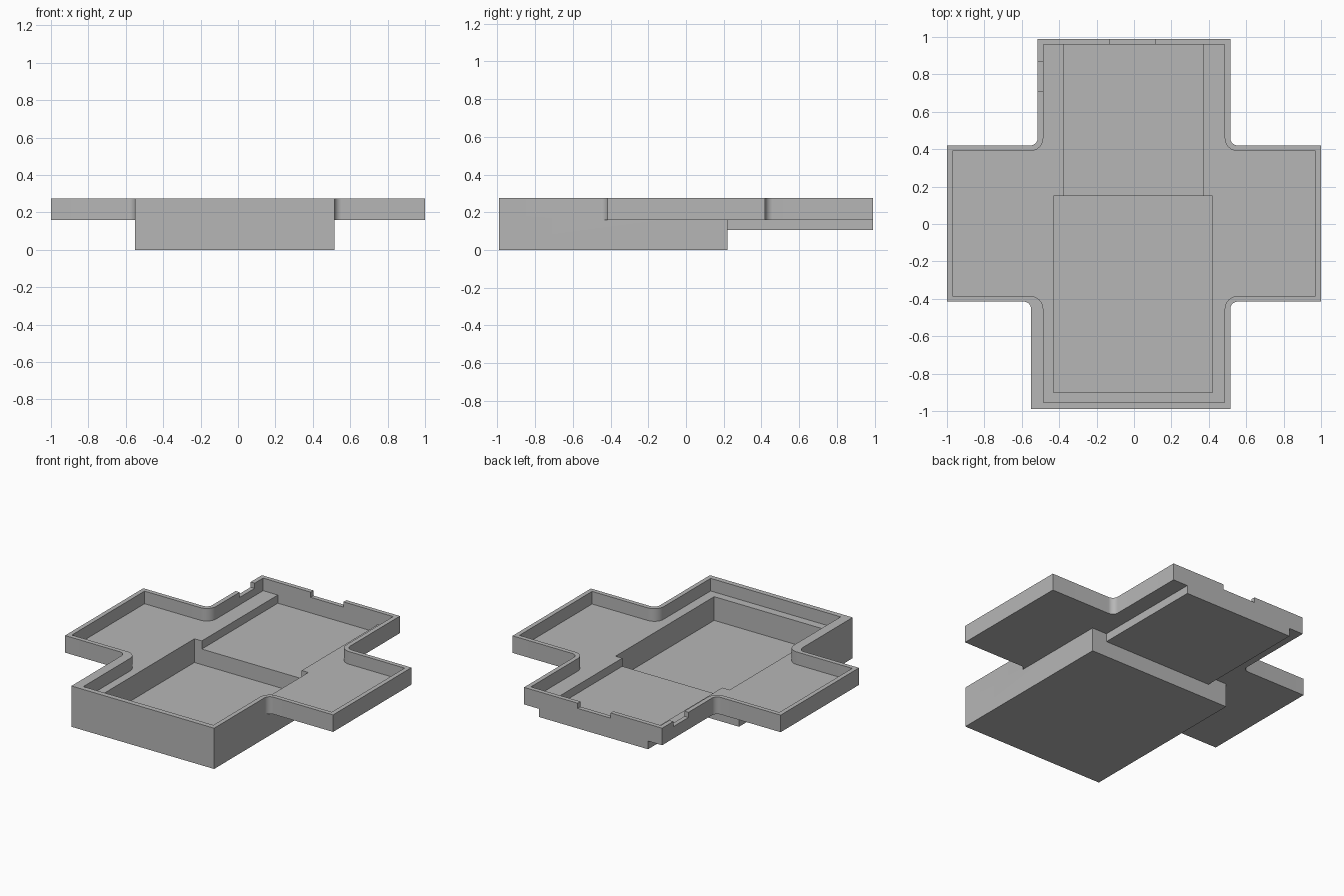
import bpy
import bmesh
from math import sin, cos, pi, radians
from mathutils import Vector

cube = bpy.data.objects.get("Cube")
if cube:
    bpy.data.objects.remove(cube, do_unlink=True)

grey = bpy.data.materials.new("plain_grey")
grey.use_nodes = True
colour = (0.47, 0.47, 0.47, 1)
grey.diffuse_color = colour
grey.node_tree.nodes["Principled BSDF"].inputs["Base Color"].default_value = colour


def rounded(corners, steps=10):
    """Turn (x, y, radius) corners into an outline with arcs."""
    points = []
    for i, (x, y, r) in enumerate(corners):
        c = Vector((x, y))
        if r == 0:
            points.append(c)
            continue
        u = (Vector(corners[i - 1][:2]) - c).normalized()
        v = (Vector(corners[(i + 1) % len(corners)][:2]) - c).normalized()
        for k in range(steps + 1):
            t = k / steps * pi / 2
            points.append(c + r * (u + v) - r * (v * cos(t) + u * sin(t)))
    return points


def prism(name, outline, bottom, top):
    bm = bmesh.new()
    base = bm.faces.new([bm.verts.new((p[0], p[1], bottom)) for p in outline])
    grown = bmesh.ops.extrude_face_region(bm, geom=[base])["geom"]
    verts = [g for g in grown if isinstance(g, bmesh.types.BMVert)]
    bmesh.ops.translate(bm, verts=verts, vec=(0, 0, top - bottom))
    bmesh.ops.recalc_face_normals(bm, faces=bm.faces)
    mesh = bpy.data.meshes.new(name)
    bm.to_mesh(mesh)
    bm.free()
    mesh.materials.append(grey)
    obj = bpy.data.objects.new(name, mesh)
    bpy.context.collection.objects.link(obj)
    return obj


def block(name, x0, x1, y0, y1, z0, z1):
    return prism(name, [(x0, y0), (x1, y0), (x1, y1), (x0, y1)], z0, z1)


def cross(arm, front, back, arm_front, arm_back, front_right, side, r):
    """Cross outline; front_right is the stem edge at the front right."""
    return rounded([
        (front_right, front, 0), (side, front, 0),
        (side, arm_front, r), (arm, arm_front, 0),
        (arm, arm_back, 0), (side, arm_back, r),
        (side, back, 0), (-side, back, 0),
        (-side, arm_back, r), (-arm, arm_back, 0),
        (-arm, arm_front, 0), (front_right, arm_front, r)])


def combine(target, other, operation):
    mod = target.modifiers.new(other.name, 'BOOLEAN')
    mod.operation = operation
    mod.solver = 'EXACT'
    mod.object = other
    bpy.context.view_layer.objects.active = target
    bpy.ops.object.modifier_apply(modifier=mod.name)
    bpy.data.objects.remove(other, do_unlink=True)


# Solid outside: cross slab, deep box and shallow channel below it
tray = prism("cross_tray", cross(1, -0.99, 0.99, -0.415, 0.42, -0.55, 0.515, 0.04), 0.16, 0.275)
combine(tray, block("deep_box", -0.55, 0.515, -0.99, 0.22, 0, 0.18), 'UNION')
combine(tray, block("channel", -0.41, 0.405, 0.1, 0.99, 0.105, 0.18), 'UNION')

# Hollows: tray floor, deep pocket and channel floor
cutters = [
    prism("tray_hollow", cross(0.97, -0.955, 0.96, -0.385, 0.39, -0.485, 0.485, 0.07), 0.19, 0.4),
    block("deep_pocket", -0.43, 0.42, -0.9, 0.15, 0.03, 0.35),
    block("channel_pocket", -0.375, 0.37, 0.1, 0.96, 0.135, 0.35),
    # Shallow notches in the rim
    block("back_notch", -0.13, 0.115, 0.92, 1.05, 0.24, 0.35),
    block("side_notch", -0.6, -0.45, 0.71, 0.87, 0.24, 0.35),
]
for cutter in cutters:
    combine(tray, cutter, 'DIFFERENCE')

# Smooth rounded corners, keep the edges crisp
bpy.ops.object.select_all(action='DESELECT')
tray.select_set(True)
bpy.context.view_layer.objects.active = tray
bpy.ops.object.shade_smooth_by_angle(angle=radians(30))
